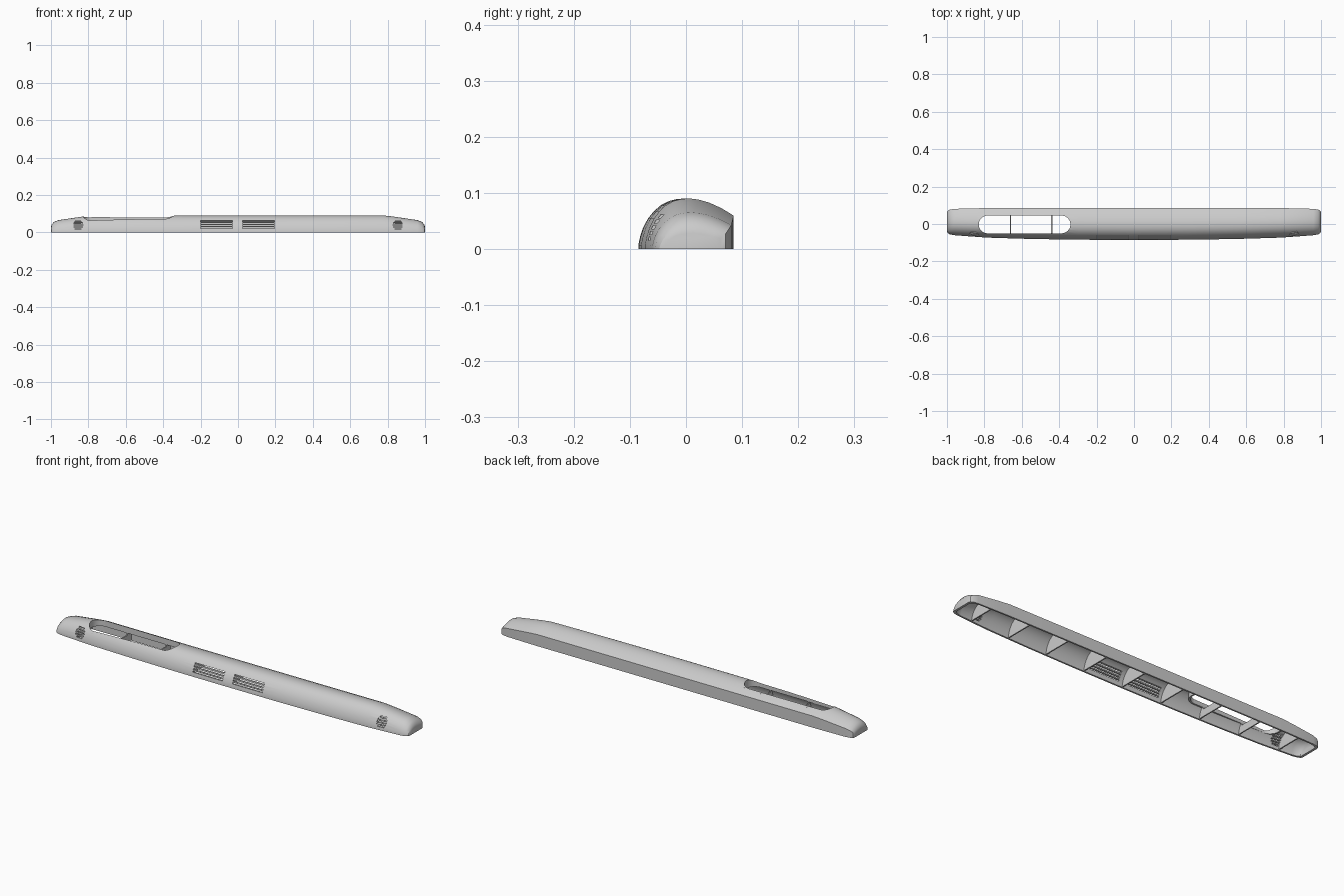
import bpy, bmesh, math

cube = bpy.data.objects.get("Cube")
if cube:
    bpy.data.objects.remove(cube, do_unlink=True)

grey = bpy.data.materials.new("plain_grey")
grey.use_nodes = True
grey.diffuse_color = (0.6, 0.6, 0.6, 1)
grey.node_tree.nodes["Principled BSDF"].inputs["Base Color"].default_value = (0.6, 0.6, 0.6, 1)

# Cross-section: fraction of depth (front to back), fraction of height
PROFILE = [(0, 0), (0, .08), (.02, .25), (.05, .42), (.1, .6), (.16, .74), (.23, .86),
           (.32, .95), (.41, .99), (.5, 1), (.6, .98), (.72, .92), (.86, .81), (1, .66), (1, 0)]
# Half-length stations: x, front y, back y, height
STATIONS = [(0, -.085, .085, .09), (.3, -.084, .085, .09), (.55, -.08, .085, .09),
            (.78, -.073, .085, .09), (.84, -.069, .084, .083), (.96, -.06, .081, .065),
            (.985, -.055, .077, .055), (.997, -.047, .07, .04), (1, -.04, .062, .028)]
WALL = .008


def finish(name, bm):
    bmesh.ops.recalc_face_normals(bm, faces=bm.faces[:])
    mesh = bpy.data.meshes.new(name)
    bm.to_mesh(mesh)
    bm.free()
    mesh.materials.append(grey)
    obj = bpy.data.objects.new(name, mesh)
    bpy.context.collection.objects.link(obj)
    return obj


def loft(name, inset):
    """Closed solid following the body, optionally shrunk by the wall."""
    rows = [(-x, f, b, h) for x, f, b, h in STATIONS[:0:-1]] + STATIONS
    bm = bmesh.new()
    rings = []
    for x, f, b, h in rows:
        f, b, h = f + inset, b - inset, h - inset
        ring = []
        for u, v in PROFILE:
            z = v * h if v or not inset else -.02
            ring.append(bm.verts.new((x * (1 - inset * 1.5), f + u * (b - f), z)))
        rings.append(ring)
    n = len(PROFILE)
    for a, c in zip(rings, rings[1:]):
        for i in range(n):
            j = (i + 1) % n
            bm.faces.new((a[i], a[j], c[j], c[i]))
    bm.faces.new(rings[0])
    bm.faces.new(rings[-1])
    return finish(name, bm)


def boxes(name, spans):
    """Several boxes in one object, each given by its x, y and z range."""
    bm = bmesh.new()
    for span in spans:
        verts = bmesh.ops.create_cube(bm, size=1)["verts"]
        for v in verts:
            v.co = [(lo + hi) / 2 + c * (hi - lo) for c, (lo, hi) in zip(v.co, span)]
    return finish(name, bm)


def stadium(name, grow, z0, z1):
    """Prism with round ends, around the long opening."""
    r = .0475 + grow
    bm = bmesh.new()
    ring = []
    for cx, start in ((-.3875, -90), (-.7825, 90)):
        for k in range(17):
            a = math.radians(start + k * 180 / 16)
            ring.append(bm.verts.new((cx + r * math.cos(a), -.0025 + r * math.sin(a), z0)))
    face = bm.faces.new(ring)
    top = bmesh.ops.extrude_face_region(bm, geom=[face])["geom"]
    for v in top:
        if isinstance(v, bmesh.types.BMVert):
            v.co.z = z1
    return finish(name, bm)


def cut(obj, tool, mode="DIFFERENCE"):
    mod = obj.modifiers.new("cut", "BOOLEAN")
    mod.operation, mod.object, mod.solver = mode, tool, "EXACT"
    bpy.context.view_layer.objects.active = obj
    bpy.ops.object.modifier_apply(modifier=mod.name)


# Solids used as tools
outer = loft("outer_tool", 0)
inner = loft("inner_tool", WALL)
opening = stadium("opening_tool", 0, .04, .2)

# Hollow body, open underneath
shell = loft("shell", 0)
cut(shell, inner)
cut(shell, opening)

# Front vents and round end grilles, as narrow slots
slots = []
for x0, x1 in ((-.2, -.03), (.025, .195)):
    for k in range(4):
        z = .021 + k * .0115
        slots.append(((x0, x1), (-.13, -.02), (z, z + .0065)))
for side in (-1, 1):
    for k in range(5):
        z = -.02 + k * .01
        half = math.sqrt(.026 ** 2 - z ** 2)
        slots.append(((side * .855 - half, side * .855 + half), (-.13, -.02),
                      (.0385 + z - .003, .0385 + z + .003)))
slot_tool = boxes("slot_tool", slots)
cut(shell, slot_tool)

# Rim hanging around the long opening
rim = stadium("opening_rim", .008, .05, .2)
cut(rim, outer, "INTERSECT")
cut(rim, opening)

# Cross ribs inside the body
ribs = boxes("cross_ribs", [((k * .22 - .003, k * .22 + .003), (-.2, .2), (.003, .2))
                            for k in range(-4, 5)])
rib_limit = loft("rib_limit", WALL * .6)
cut(ribs, rib_limit, "INTERSECT")
cut(ribs, opening)

for tool in (outer, inner, opening, slot_tool, rib_limit):
    bpy.data.objects.remove(tool, do_unlink=True)

# Smooth body with sharp edges kept
for obj in (shell, rim):
    bpy.ops.object.select_all(action="DESELECT")
    obj.select_set(True)
    bpy.context.view_layer.objects.active = obj
    bpy.ops.object.shade_smooth_by_angle(angle=math.radians(30))
